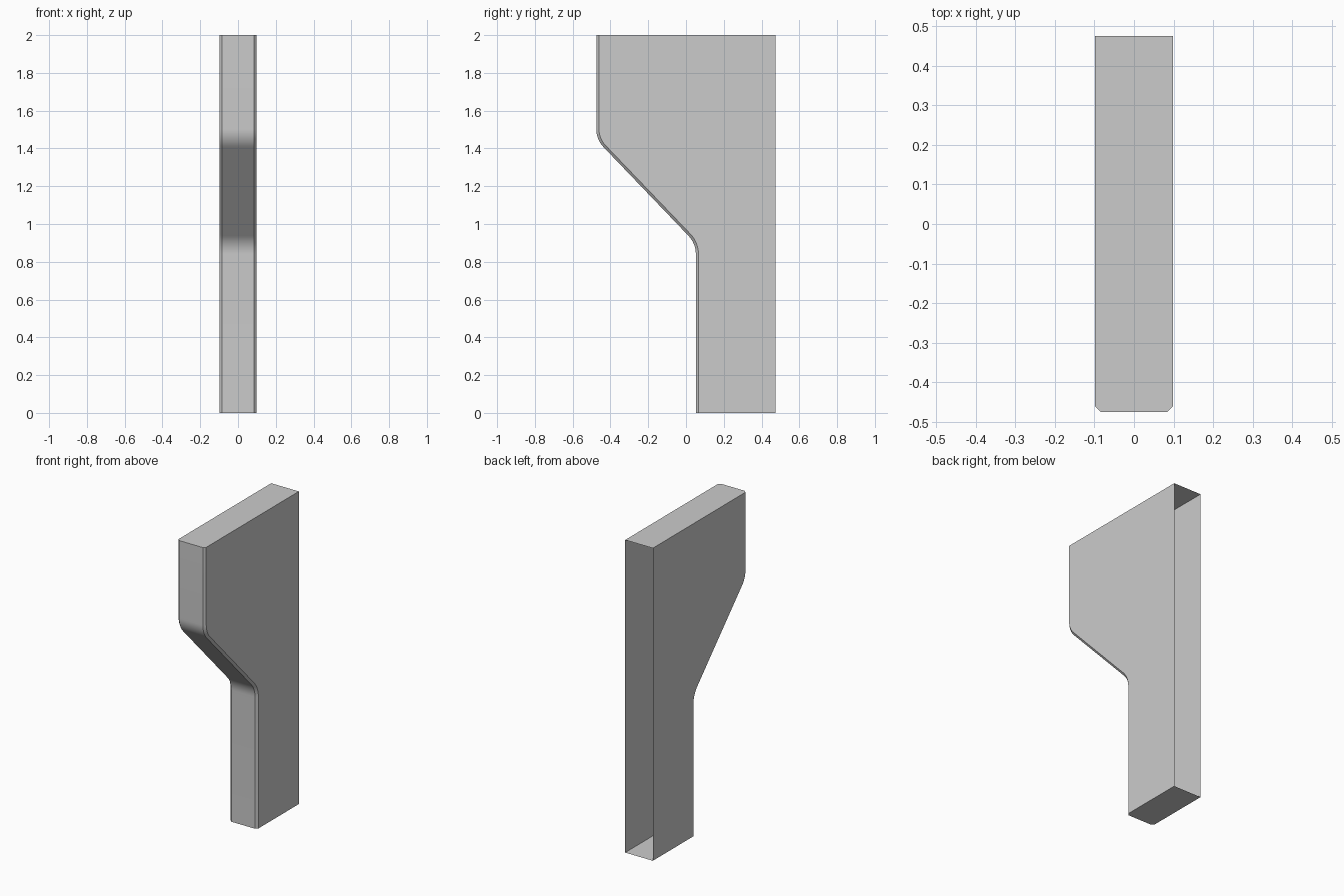
import bpy, bmesh
from math import sin, cos, tan, atan2, pi
from mathutils import Vector

if "Cube" in bpy.data.objects:
    bpy.data.objects.remove(bpy.data.objects["Cube"])

W, BACK, FRONT, NECK = 0.098, 0.475, -0.475, 0.052   # half width and depths
C = 0.014                                            # chamfer on the front edges
Z_UP, Z_LOW, R, SEG = 1.447, 0.897, 0.14, 8          # bend corners and fillet radius

# Front outline in (y, z) with outward normals: vertical, sloped, vertical
slope = atan2(NECK - FRONT, Z_UP - Z_LOW)
t = R * tan(slope / 2)


def normal(a):
    return Vector((-cos(a), -sin(a)))


path = [(Vector((FRONT, 2.0)), normal(0))]
c1 = Vector((FRONT + R, Z_UP + t))
c2 = Vector((NECK - R, Z_LOW - t))
for i in range(SEG + 1):
    n = normal(slope * i / SEG)
    path.append((c1 + n * R, n))
for i in range(SEG + 1):
    n = normal(slope * (1 - i / SEG))
    path.append((c2 - n * R, n))
path.append((Vector((NECK, 0.0)), normal(0)))

bm = bmesh.new()

# Cross-section rows: back edge, chamfer, front, chamfer, back edge
rows = []
for p, n in path:
    q = p - n * C
    rows.append([bm.verts.new(v) for v in (
        (-W, q.x, q.y), (-W + C, p.x, p.y), (W - C, p.x, p.y), (W, q.x, q.y))])

# Front strip with its two chamfers
for a, b in zip(rows, rows[1:]):
    for i in range(3):
        bm.faces.new((a[i], b[i], b[i + 1], a[i + 1]))

# Side panels, top and bottom; the back is left open
tl, tr, bl, br = [bm.verts.new((x, BACK, z)) for z in (2, 0) for x in (-W, W)]
bm.faces.new([r[0] for r in reversed(rows)] + [tl, bl])
bm.faces.new([r[3] for r in rows] + [br, tr])
bm.faces.new(rows[0] + [tr, tl])
bm.faces.new(rows[-1][::-1] + [bl, br])

bmesh.ops.recalc_face_normals(bm, faces=bm.faces)
mesh = bpy.data.meshes.new("stepped_panel")
bm.to_mesh(mesh)
bm.free()
panel = bpy.data.objects.new("stepped_panel", mesh)
bpy.context.collection.objects.link(panel)
bpy.context.view_layer.objects.active = panel
panel.select_set(True)
bpy.ops.object.shade_smooth_by_angle(angle=pi / 6)
